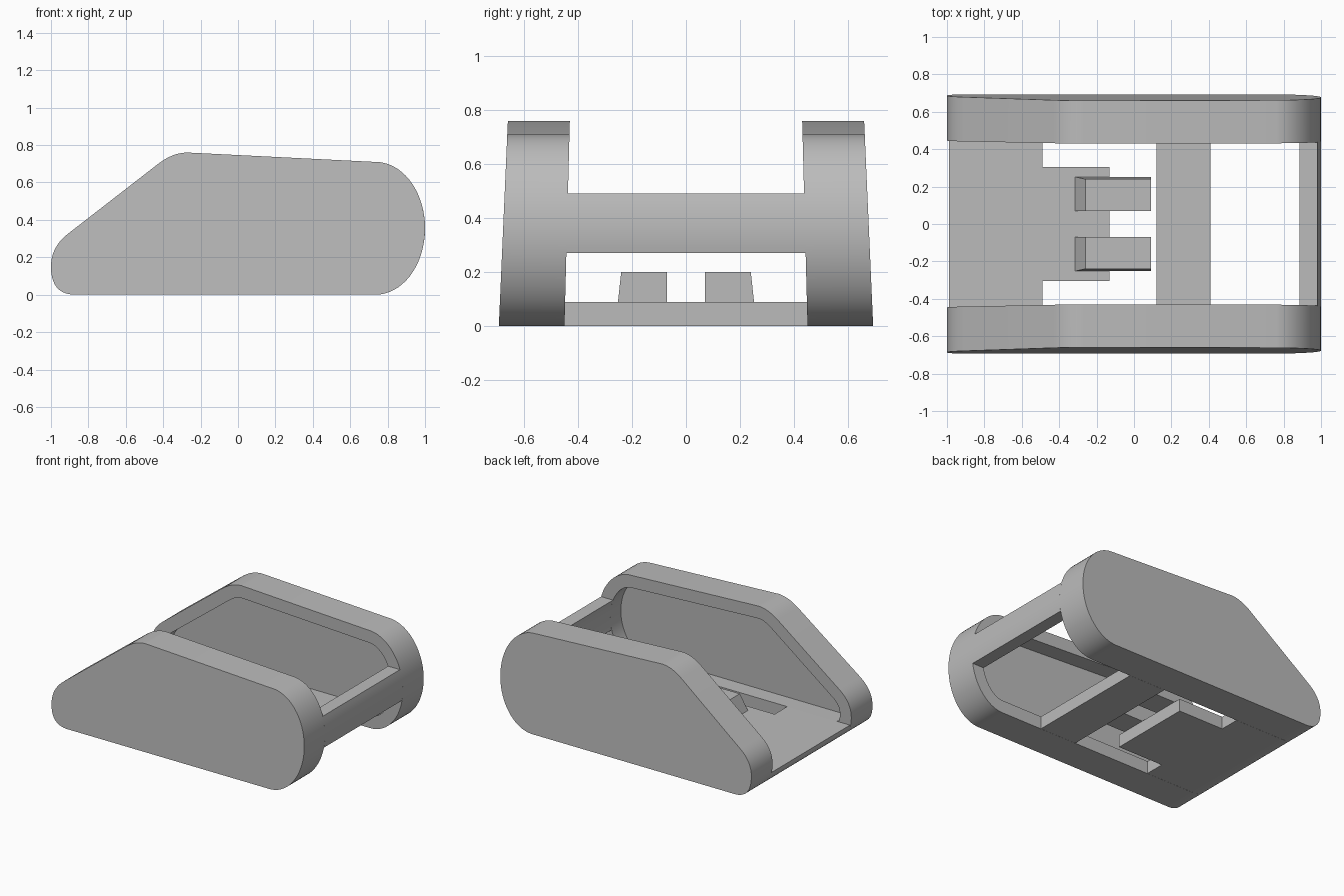
import bpy, bmesh
from math import sin, cos, asin, sqrt, radians
from mathutils import Vector

cube = bpy.data.objects.get("Cube")
if cube:
    bpy.data.objects.remove(cube)

grey = bpy.data.materials.new("plain_grey")
grey.use_nodes = True
colour = (0.5, 0.5, 0.5, 1)
grey.diffuse_color = colour
grey.node_tree.nodes["Principled BSDF"].inputs["Base Color"].default_value = colour

WALL = 0.09       # shell thickness
POCKET = 0.12     # depth of the recess in each side panel
END_X, END_Z, RX, RZ = 0.735, 0.355, 0.265, 0.355   # rounded tall end


def finish(name, bm, smooth=True):
    bmesh.ops.recalc_face_normals(bm, faces=bm.faces)
    mesh = bpy.data.meshes.new(name)
    bm.to_mesh(mesh)
    bm.free()
    mesh.materials.append(grey)
    obj = bpy.data.objects.new(name, mesh)
    bpy.context.collection.objects.link(obj)
    if smooth:
        bpy.ops.object.select_all(action='DESELECT')
        obj.select_set(True)
        bpy.context.view_layer.objects.active = obj
        bpy.ops.object.shade_smooth_by_angle(angle=radians(30))
    return obj


def bridge(bm, a, b):
    n = len(a)
    for i in range(n):
        bm.faces.new((a[i], a[(i + 1) % n], b[(i + 1) % n], b[i]))


def prism(name, section, y0, y1):
    """Extrude an x-z section along y."""
    bm = bmesh.new()
    a, b = [[bm.verts.new((x, y, z)) for x, z in section] for y in (y0, y1)]
    bm.faces.new(a)
    bm.faces.new(b)
    bridge(bm, a, b)
    return finish(name, bm)


def rect(x0, x1, z0, z1):
    return [(x0, z0), (x1, z0), (x1, z1), (x0, z1)]


def corner(a, c, b, n=10):
    """Rounded corner from a to b, pulled towards c."""
    a, c, b = Vector(a), Vector(c), Vector(b)
    ts = [i / n for i in range(n + 1)]
    return [a * (1 - t) ** 2 + c * 2 * t * (1 - t) + b * t * t for t in ts]


def inset(points, d):
    """Move a counter-clockwise outline inwards."""
    result = []
    for i, p in enumerate(points):
        e0 = (p - points[i - 1]).normalized()
        e1 = (points[(i + 1) % len(points)] - p).normalized()
        n0, n1 = Vector((-e0.y, e0.x)), Vector((-e1.y, e1.x))
        result.append(p + (n0 + n1) * d / (1 + n0.dot(n1)))
    return result


# Side outline, counter-clockwise in x-z
arc = [radians(-90 + 175 * i / 32) for i in range(33)]
outline = [Vector((END_X + RX * cos(a), END_Z + RZ * sin(a))) for a in arc]
outline += corner((-0.27, 0.76), (-0.35, 0.76), (-0.43, 0.697))
outline += corner((-0.91, 0.325), (-1.0, 0.255), (-1.0, 0.15))
low_corner = corner((-1.0, 0.15), (-1.0, 0.0), (-0.87, 0.0))
outline += low_corner[1:]
recess = inset(outline, WALL)


def outer_y(z):
    return 0.693 - 0.044 * z


def inner_y(z):
    return 0.45 - 0.026 * z


# Leaning side panels with a recess on the inner face
for name, s in (("front_side_panel", -1), ("back_side_panel", 1)):
    bm = bmesh.new()
    loops = []
    for pts, depth in ((outline, outer_y), (outline, inner_y), (recess, inner_y),
                       (recess, lambda z: inner_y(z) + POCKET)):
        loops.append([bm.verts.new((p.x, s * depth(p.y), p.y)) for p in pts])
    for a, b in zip(loops, loops[1:]):
        bridge(bm, a, b)
    bm.faces.new(loops[0])
    bm.faces.new(loops[-1])
    finish(name, bm)

# Floor: curved low end, tongue and cross strip
EDGE = 0.449
lip = [(p.x, p.y) for p in low_corner if p.y < WALL - 0.005]
prism("floor_plate", [(-0.988, WALL)] + lip + [(-0.49, 0), (-0.49, WALL)], -EDGE, EDGE)
prism("floor_tongue", rect(-0.49, -0.13, 0, WALL), -0.305, 0.305)
prism("floor_cross_strip", rect(0.12, 0.41, 0, WALL), -EDGE, EDGE)


# Curved bar joining the panels at the tall end
def end_curve(z, d):
    return END_X + (RX - d) * sqrt(1 - ((z - END_Z) / (RZ - d)) ** 2)


heights = [0.27 + 0.22 * i / 10 for i in range(11)]
bar = [(end_curve(z, 0), z) for z in heights]
bar += [(end_curve(z, WALL), z) for z in reversed(heights)]
prism("end_bar", bar, -0.442, 0.442)

# Two wedge-nosed blocks on the tongue, outer sides leaning in
for name, s in (("front_block", -1), ("back_block", 1)):
    bm = bmesh.new()
    low, high = [[bm.verts.new((x, s * y, z)) for x, y in
                  ((x0, 0.07), (0.09, 0.07), (0.09, y1), (x0, y1))]
                 for x0, y1, z in ((-0.315, 0.252, WALL), (-0.26, 0.24, 0.2))]
    bm.faces.new(low)
    bm.faces.new(high)
    bridge(bm, low, high)
    finish(name, bm, smooth=False)
